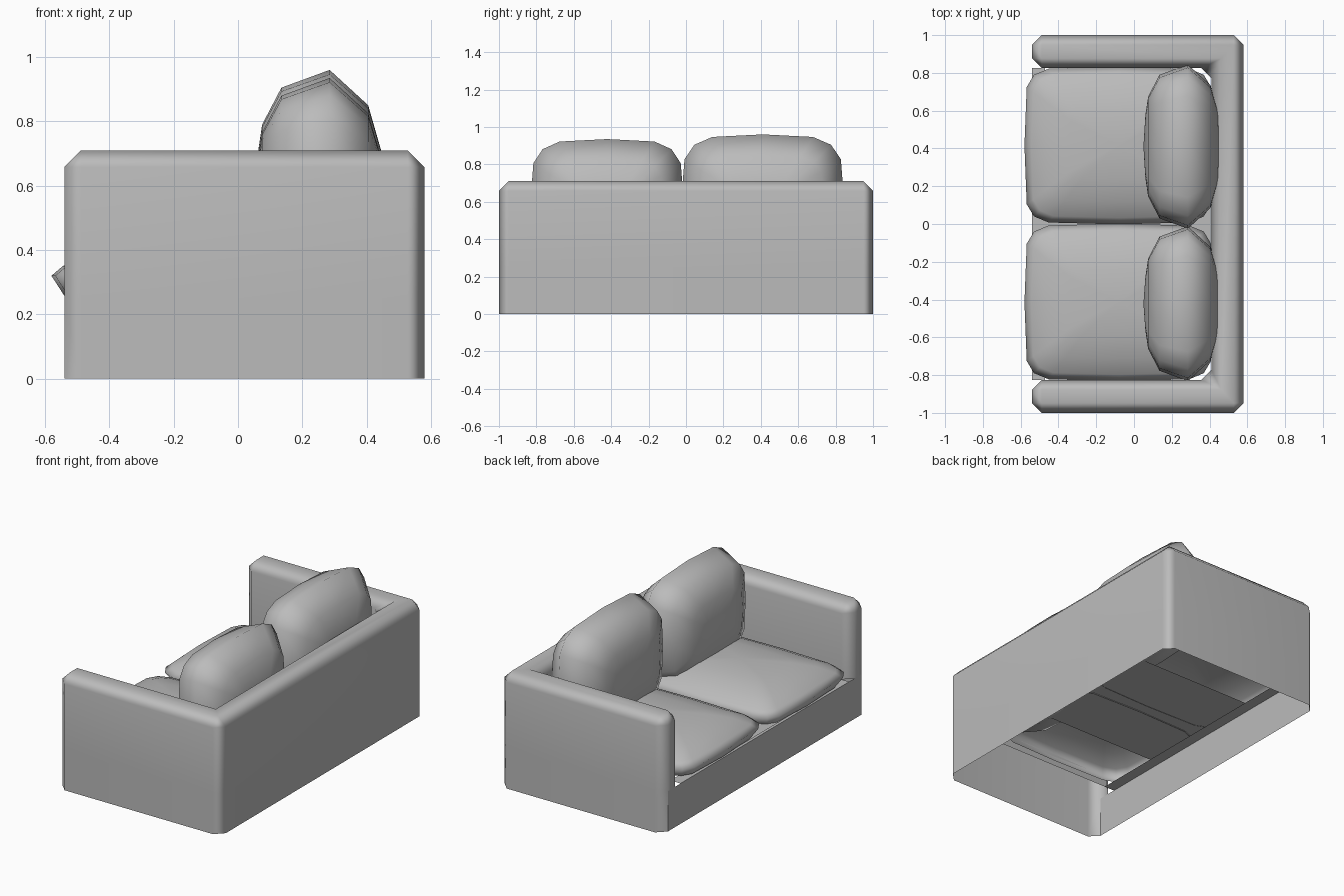
import bpy, bmesh
from math import cos, sin, pi, radians
from mathutils import Matrix

default = bpy.data.objects.get("Cube")
if default:
    bpy.data.objects.remove(default, do_unlink=True)

GREY = (0.5, 0.5, 0.5, 1)
fabric = bpy.data.materials.new("grey fabric")
fabric.use_nodes = True
fabric.diffuse_color = GREY
fabric.node_tree.nodes["Principled BSDF"].inputs["Base Color"].default_value = GREY


def finish(bm, name, angle):
    mesh = bpy.data.meshes.new(name)
    bm.to_mesh(mesh)
    bm.free()
    mesh.materials.append(fabric)
    ob = bpy.data.objects.new(name, mesh)
    bpy.context.collection.objects.link(ob)
    bpy.ops.object.select_all(action='DESELECT')
    ob.select_set(True)
    bpy.context.view_layer.objects.active = ob
    bpy.ops.object.shade_smooth_by_angle(angle=radians(angle))
    return ob


# Overall sizes
FRONT, BACK, SIDE, TOP = -0.54, 0.58, 1.0, 0.71
INNER_X, INNER_Y, BEVEL, RAIL = 0.41, 0.825, 0.052, 0.25

# Frame: bevelled U of arms and back, open underneath
bm = bmesh.new()
half = [(FRONT, INNER_Y), (FRONT, SIDE), (BACK, SIDE)]
inner = [(INNER_X, -INNER_Y), (INNER_X, INNER_Y)]
outline = half + [(x, -y) for x, y in reversed(half)] + inner
base = bm.faces.new([bm.verts.new((x, y, 0)) for x, y in outline])
ret = bmesh.ops.extrude_face_region(bm, geom=[base])
bmesh.ops.translate(bm, vec=(0, 0, TOP),
                    verts=[v for v in ret["geom"] if isinstance(v, bmesh.types.BMVert)])
bmesh.ops.recalc_face_normals(bm, faces=bm.faces)
edges = [e for e in bm.edges if max(v.co.z for v in e.verts) > 0]
bmesh.ops.bevel(bm, geom=edges, offset=BEVEL, segments=1, affect='EDGES', profile=0.5)
bmesh.ops.bisect_plane(bm, geom=bm.verts[:] + bm.edges[:] + bm.faces[:],
                       plane_co=(0, 0, RAIL), plane_no=(0, 0, 1))


# Below the rail only the outer skin continues to the floor
def hidden(face):
    c = face.calc_center_median()
    return c.z < 0.001 or (c.z < RAIL and abs(c.y) < 0.94 and c.x < 0.5)


bmesh.ops.delete(bm, geom=[f for f in bm.faces if hidden(f)], context='FACES')
frame = finish(bm, "frame", 50)
frame.modifiers.new("Weighted normals", 'WEIGHTED_NORMAL').keep_sharp = True


def strip(name, profile, width):
    """Open sheet: an (x, z) profile drawn out across the sofa."""
    bm = bmesh.new()
    ends = [[bm.verts.new((x, s * width, z)) for x, z in profile] for s in (1, -1)]
    for i in range(len(profile) - 1):
        bm.faces.new((ends[0][i], ends[1][i], ends[1][i + 1], ends[0][i + 1]))
    return finish(bm, name, 30)


# Front rail, its ledge, and the narrow deck under the cushions
strip("front_rail", [(FRONT, 0), (FRONT, RAIL)], SIDE - BEVEL)
strip("rail_ledge", [(FRONT, RAIL), (-0.47, RAIL)], INNER_Y)
strip("seat_deck", [(FRONT, 0.262), (INNER_X, 0.262)], 0.43)


def cushion(name, size, power, rings, matrix, closed, count=16):
    """Stack of inset superellipse rings, each given as (inset, height)."""
    bm = bmesh.new()
    loops = []
    for inset, height in rings:
        loop = []
        for i in range(count):
            a = 2 * pi * i / count
            u, v = [abs(t) ** (2 / power) * (1 if t > 0 else -1) for t in (cos(a), sin(a))]
            loop.append(bm.verts.new((u * (size[0] - inset), v * (size[1] - inset), height)))
        loops.append(loop)
    for low, high in zip(loops, loops[1:]):
        for i in range(count):
            j = (i + 1) % count
            bm.faces.new((low[i], low[j], high[j], high[i]))
    caps = [(loops[-1], rings[-1][1] + 0.01, 1)]
    if closed:
        caps.append((loops[0], rings[0][1] - 0.01, -1))
    for loop, height, turn in caps:
        tip = bm.verts.new((0, 0, height))
        for i in range(count):
            bm.faces.new((loop[i], loop[(i + 1) % count], tip)[::turn])
    bm.transform(matrix)
    return finish(bm, name, 100)


# Seat cushions, open underneath
SEAT = [(0.04, -0.062), (0, 0), (0.035, 0.03), (0.12, 0.07), (0.24, 0.1)]
for side, y in (("left", 0.415), ("right", -0.415)):
    cushion(side + "_seat_cushion", (0.5, 0.417), 6.5, SEAT,
            Matrix.Translation((-0.08, y, 0.32)), False)

# Back cushions stand upright: local x -> y, local y -> z, local z -> x
PILLOW = [(0.27, -0.225), (0.17, -0.21), (0.055, -0.15), (0, 0), (0.11, 0.12), (0.25, 0.16)]
upright = Matrix(((0, 0, 1, 0), (1, 0, 0, 0), (0, 1, 0, 0), (0, 0, 0, 1)))
for name, y, z, size in (("left_back_cushion", 0.41, 0.61, (0.435, 0.35)),
                         ("right_back_cushion", -0.422, 0.595, (0.41, 0.34))):
    cushion(name, size, 4, PILLOW, Matrix.Translation((0.285, y, z)) @ upright, True)
